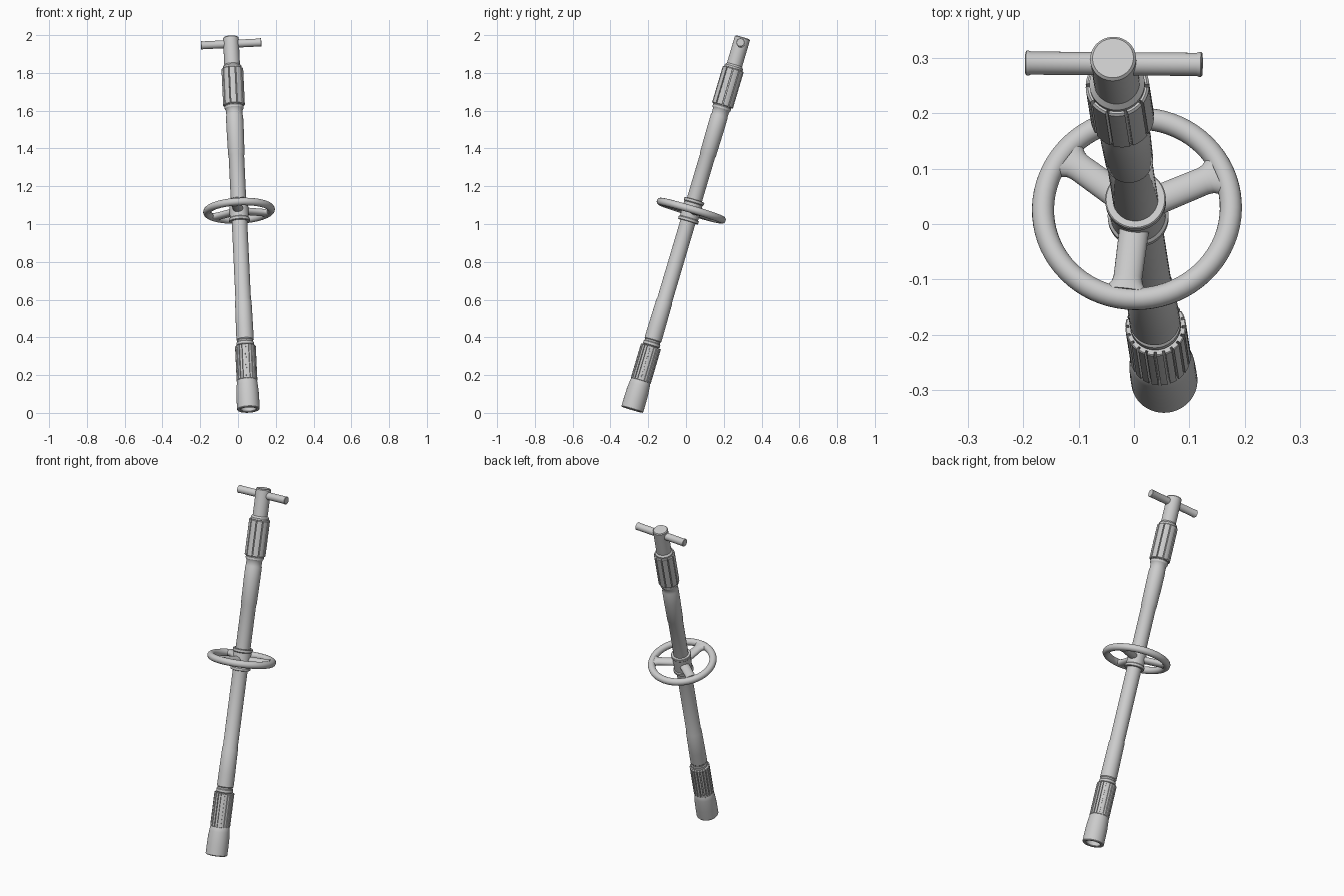
import bpy, bmesh
from math import sin, cos, pi, radians
from mathutils import Vector, Matrix

if "Cube" in bpy.data.objects:
    bpy.data.objects.remove(bpy.data.objects["Cube"])

# Leaning frame: local z runs along the shaft, local x along the T handle
BASE, TIP = Vector((0.055, -0.285, 0.017)), Vector((-0.038, 0.300, 1.988))
Z = (TIP - BASE).normalized()
X = Vector((0.317, -0.003, 0.014))
X = (X - Z * X.dot(Z)).normalized()
Y = Z.cross(X)
FRAME = Matrix.Translation(BASE) @ Matrix((X, Y, Z)).transposed().to_4x4()
LENGTH = (TIP - BASE).length


def loft(name, rings, local=Matrix(), closed=False):
    """Skin a list of equal-sized point rings; cap the ends unless closed."""
    bm = bmesh.new()
    vs = [[bm.verts.new(p) for p in ring] for ring in rings]
    n, m = len(vs[0]), len(vs)
    for i in range(m if closed else m - 1):
        a, b = vs[i], vs[(i + 1) % m]
        for j in range(n):
            k = (j + 1) % n
            bm.faces.new((a[j], a[k], b[k], b[j]))
    if not closed:
        bm.faces.new(vs[0][::-1])
        bm.faces.new(vs[-1])
    bmesh.ops.recalc_face_normals(bm, faces=bm.faces)
    me = bpy.data.meshes.new(name)
    bm.to_mesh(me)
    bm.free()
    ob = bpy.data.objects.new(name, me)
    bpy.context.collection.objects.link(ob)
    ob.matrix_world = FRAME @ local
    bpy.ops.object.select_all(action='DESELECT')
    ob.select_set(True)
    bpy.context.view_layer.objects.active = ob
    bpy.ops.object.shade_smooth_by_angle(angle=radians(32))
    return ob


def ellipse(rx, ry, z, n=48):
    return [(rx * cos(2 * pi * i / n), ry * sin(2 * pi * i / n), z) for i in range(n)]


def lathe(name, profile, local=Matrix(), n=48):
    return loft(name, [ellipse(r, r, z, n) for r, z in profile], local)


def ribbed(name, count, groove, r_in, r_out, z0, z1, bevel):
    """Grip with raised ribs, separated by narrow grooves."""
    def ring(r, z):
        pts, step = [], 2 * pi / count
        for i in range(count):
            a, half = i * step, step * groove / 2
            pts += [(r_in * cos(t), r_in * sin(t), z) for t in (a - half, a + half)]
            for k in range(5):
                t = a + half + (step - 2 * half) * k / 4
                pts.append((r * cos(t), r * sin(t), z))
        return pts
    loft(name, [ring(r_out - bevel, z0), ring(r_out, z0 + bevel),
                ring(r_out, z1 - bevel), ring(r_out - bevel, z1)])


# Bottom socket with open bore
lathe("bottom_socket", [(0.002, 0.11), (0.040, 0.11), (0.040, 0.004), (0.044, 0.0),
                        (0.057, 0.0), (0.060, 0.004), (0.060, 0.06), (0.059, 0.10),
                        (0.056, 0.135), (0.053, 0.16), (0.048, 0.168)])

# Shaft with stepped sleeves
lathe("shaft", [(0.042, 0.15), (0.042, 0.352), (0.046, 0.356), (0.046, 0.370),
                (0.042, 0.374), (0.042, 0.382), (0.046, 0.387), (0.0455, 0.46),
                (0.0435, 0.600), (0.041, 0.606), (0.041, 1.405), (0.0435, 1.411),
                (0.0455, 1.55), (0.0455, 1.620), (0.043, 1.628), (0.044, 1.655),
                (0.050, 1.664), (0.050, 1.676), (0.047, 1.68), (0.047, 1.884),
                (0.050, 1.886), (0.050, 1.896), (0.0415, 1.906),
                (0.0415, LENGTH - 0.005), (0.037, LENGTH)])

# Grips
ribbed("lower_grip", 20, 0.28, 0.048, 0.055, 0.160, 0.350, 0.002)
ribbed("upper_grip", 10, 0.16, 0.049, 0.0575, 1.680, 1.885, 0.004)

# Hand wheel: flanged hub, rim and three spokes
WHEEL = Matrix.Translation((0, 0, 1.10))
lathe("wheel_hub", [(0.053, -0.060), (0.055, -0.058), (0.055, -0.045), (0.050, -0.040),
                    (0.050, 0.040), (0.055, 0.045), (0.055, 0.058), (0.053, 0.060)], WHEEL)
rim = []
for i in range(72):
    turn = Matrix.Rotation(2 * pi * i / 72, 4, 'Z')
    rim.append([turn @ Vector((0.170 + 0.020 * cos(2 * pi * j / 20), 0,
                               0.020 * sin(2 * pi * j / 20))) for j in range(20)])
loft("wheel_rim", rim, WHEEL, closed=True)
for i in range(3):
    spoke = (WHEEL @ Matrix.Rotation(radians(24 + 120 * i), 4, 'Z')
             @ Matrix.Rotation(pi / 2, 4, 'Y'))
    loft(f"wheel_spoke_{i + 1}",
         [ellipse(0.019, w, r, 24) for r, w in
          ((0.042, 0.027), (0.130, 0.026), (0.140, 0.028), (0.148, 0.034), (0.156, 0.044))],
         spoke)

# T handle bar with lipped ends
half = [(0.020, 0.160), (0.0225, 0.158), (0.0225, 0.154), (0.021, 0.150)]
bar = [(r, -z) for r, z in half] + half[::-1]
lathe("t_handle", bar, Matrix.Translation((0, 0, 2.022)) @ Matrix.Rotation(pi / 2, 4, 'Y'), 32)
